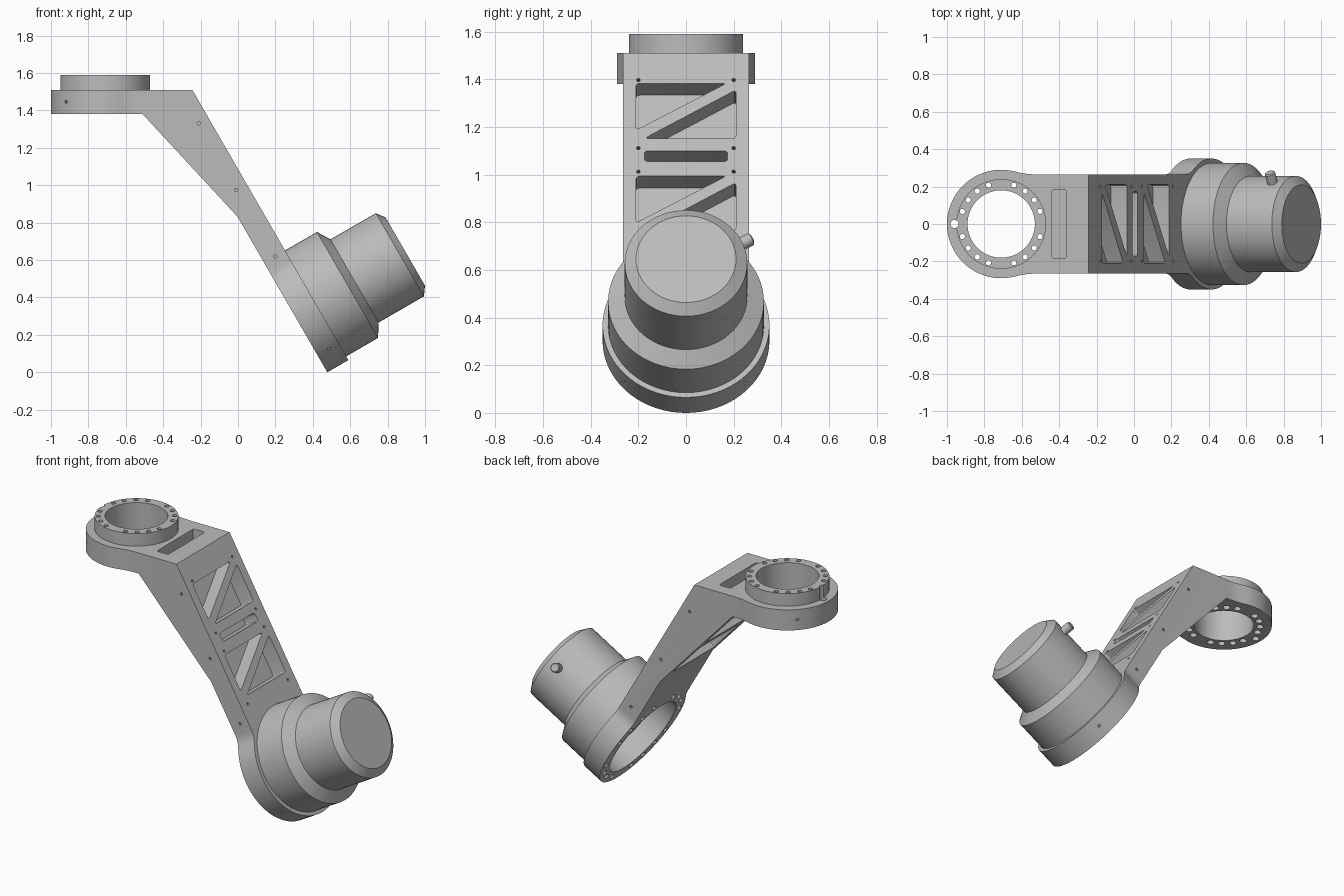
import bpy, bmesh, math
from mathutils import Vector

if "Cube" in bpy.data.objects:
    bpy.data.objects.remove(bpy.data.objects["Cube"])

grey = bpy.data.materials.new("machined grey")
grey.diffuse_color = (0.5, 0.5, 0.5, 1)
grey.use_nodes = True
grey.node_tree.nodes["Principled BSDF"].inputs["Base Color"].default_value = grey.diffuse_color

C30, S30 = math.cos(math.pi / 6), 0.5
CX, CZ, TOP, THICK = 0.415, 0.368, 1.51, 0.13
RX = -0.71                                   # upper ring centre
N = Vector((C30, 0, S30))                    # normal of the sloping face
UP = Vector((0, 0, 1))


def slope(y, k, h=0.0):
    """Point on the sloping face: across, up the slope, out along its normal."""
    return Vector((CX - S30 * k + C30 * h, y, CZ + C30 * k + S30 * h))


def prism(bm, pts, vec, skip=(), caps=True):
    """Extrude a 3D polygon along vec, leaving the listed side faces open."""
    a = [bm.verts.new(p) for p in pts]
    b = [bm.verts.new(Vector(p) + vec) for p in pts]
    n = len(a)
    for i in range(n):
        if i not in skip:
            j = (i + 1) % n
            bm.faces.new((a[i], a[j], b[j], b[i]))
    bm.faces.new(a[::-1])
    bm.faces.new(b)


def lathe(bm, profile, origin, axis, segs=64):
    """Closed turned solid from (radius, height) pairs."""
    q = UP.rotation_difference(axis)
    rings = []
    for r, h in profile:
        rings.append([bm.verts.new(Vector(origin) + q @ Vector((
            r * math.cos(2 * math.pi * i / segs), r * math.sin(2 * math.pi * i / segs), h)))
            for i in range(segs)])
    for a, b in zip(rings, rings[1:]):
        for i in range(segs):
            j = (i + 1) % segs
            bm.faces.new((a[i], a[j], b[j], b[i]))
    bm.faces.new(rings[0][::-1])
    bm.faces.new(rings[-1])


def rounded(pts, r=0.018):
    """Round the corners of a 2D polygon."""
    out = []
    for i, p in enumerate(pts):
        p = Vector(p)
        a = p + (Vector(pts[i - 1]) - p).normalized() * r
        b = p + (Vector(pts[(i + 1) % len(pts)]) - p).normalized() * r
        for t in (0, 0.33, 0.67, 1):
            out.append(a * (1 - t) ** 2 + p * 2 * t * (1 - t) + b * t * t)
    return out


def finish(name, bm):
    bmesh.ops.remove_doubles(bm, verts=bm.verts, dist=1e-5)
    bmesh.ops.recalc_face_normals(bm, faces=bm.faces)
    me = bpy.data.meshes.new(name)
    bm.to_mesh(me)
    bm.free()
    me.materials.append(grey)
    ob = bpy.data.objects.new(name, me)
    bpy.context.collection.objects.link(ob)
    return ob


def smooth(ob):
    ob.data.shade_smooth()
    ob.data.set_sharp_from_angle(angle=math.radians(28))


def cut(ob, cutter):
    m = ob.modifiers.new("cut", 'BOOLEAN')
    m.operation, m.solver, m.object, m.use_self = 'DIFFERENCE', 'EXACT', cutter, True
    bpy.context.view_layer.objects.active = ob
    bpy.ops.object.modifier_apply(modifier=m.name)


# Bent arm: upper plate, web and lower flange welded into one body
W, JX, JK = 0.265, -0.53, 0.27               # half width and the two joints
bm = bmesh.new()
half = [(JX, W), (-0.565, 0.267), (-0.60, 0.272)]
half += [(RX + 0.29 * math.cos(a), 0.29 * math.sin(a))
         for a in [math.radians(75 + 105 * i / 18) for i in range(19)]]
half[-1] = (RX - 0.29, 0)
plan = half + [(x, -y) for x, y in half[-2::-1]]
prism(bm, [(x, y, TOP) for x, y in plan], Vector((0, 0, -THICK)), skip=(len(plan) - 1,))

R = 0.12                                      # fillet between neck and flange
half = []
a1 = math.atan2(W + R, JK)
for i in range(7):
    a = -math.pi / 2 + (a1 - math.pi / 2) * i / 6
    half.append((JK + R * math.cos(a), W + R + R * math.sin(a)))
# exact fillet centre lies at distance 0.35 + R from the flange centre
half[0] = (JK, W)
half += [(0.35 * math.cos(a), 0.35 * math.sin(a))
         for a in [a1 + (math.pi - a1) * i / 24 for i in range(1, 25)]]
half[-1] = (-0.35, 0)
plan = half + [(k, -y) for k, y in half[-2::-1]]
prism(bm, [slope(y, k) for k, y in plan], -N * THICK, skip=(len(plan) - 1,))

elbow = slope(0, (TOP - CZ) / C30)
t, b, knee = slope(0, JK), slope(0, JK, -THICK), slope(0, 0.61, -THICK)
side = [(JX, TOP), (elbow.x, TOP), (t.x, t.z), (b.x, b.z), (knee.x, knee.z),
        (-0.51, TOP - THICK), (JX, TOP - THICK)]
prism(bm, [(x, -W, z) for x, z in side], Vector((0, 2 * W, 0)), skip=(2, 6))
arm = finish("bent_arm", bm)

# Raised ring on the upper plate
bm = bmesh.new()
lathe(bm, [(0.24, 0), (0.24, 0.08)], (RX, 0, TOP), UP)
ring = finish("mounting_ring", bm)

# Bores, bolt holes and notch shared by the plate and the ring
bm = bmesh.new()
lathe(bm, [(0.18, 1.3), (0.18, 1.7)], (RX, 0, 0), UP)
lathe(bm, [(0.022, 1.3), (0.022, 1.7)], (-0.96, 0, 0), UP, 16)
angles = [math.radians(18 * i) for i in range(20) if i % 5]
for a in angles:
    p = (RX + 0.218 * math.cos(a), 0.218 * math.sin(a), 0)
    lathe(bm, [(0.022, 1.3), (0.022, 1.46), (0.014, 1.46), (0.014, 1.7)], p, UP, 12)
ring_cutter = finish("ring_cutter", bm)

# Lower bore, truss pockets, slots and pin holes in the arm
bm = bmesh.new()
lathe(bm, [(0.27, -0.3), (0.27, 0.1)], slope(0, 0), N)
for a in angles:
    lathe(bm, [(0.018, -0.2), (0.018, -0.05)],
          slope(0.31 * math.sin(a), 0.31 * math.cos(a)), N, 12)
pockets = [[(-0.175, 0.793), (0.175, 0.793), (0.175, 0.845), (-0.175, 0.845)]]
for s in (0, -0.449):
    pockets.append([(-0.21, 0.945 + s), (0.17, 1.172 + s), (-0.21, 1.172 + s)])
    pockets.append([(-0.175, 0.905 + s), (0.21, 0.905 + s), (0.21, 1.14 + s)])
for poly in pockets:
    prism(bm, [slope(y, k, 0.05) for y, k in rounded(poly)], -N * 0.15)
for k in (1.188, 0.858, 0.744, 0.41):
    for y in (-0.2, 0.2):
        lathe(bm, [(0.008, -0.03), (0.008, 0.03)], slope(y, k), N, 10)
slot = rounded([(-0.44, -0.185), (-0.36, -0.185), (-0.36, 0.185), (-0.44, 0.185)])
prism(bm, [(x, y, TOP + 0.05) for x, y in slot], Vector((0, 0, -0.15)))
for x, z in ((-0.21, 1.33), (-0.01, 0.975), (0.20, 0.62)):
    for s in (-1, 1):
        lathe(bm, [(0.009, -0.02), (0.009, 0.02)], (x, s * W, z), Vector((0, 1, 0)), 10)
for s in (-1, 1):                             # pin holes in the rounded ends
    lathe(bm, [(0.009, -0.05), (0.009, 0.03)], (-0.92, s * 0.20, 1.445),
          Vector((-0.72, s * 0.69, 0)), 10)
    lathe(bm, [(0.009, -0.03), (0.009, 0.03)], slope(s * 0.25, -0.245, -0.06),
          (slope(s, -1) - slope(0, 0)).normalized(), 10)
# shallow recesses under the web
u0, u1 = Vector((knee.x, 0, knee.z)), Vector((-0.51, 0, TOP - THICK))
inward = Vector((u0.z - u1.z, 0, u1.x - u0.x)).normalized() * -1
for f0, f1 in ((0.1, 0.46), (0.54, 0.9)):
    poly = rounded([(-0.2, f0), (0.2, f0), (0.2, f1), (-0.2, f1)])
    prism(bm, [u0.lerp(u1, f) + Vector((0, y, 0)) - inward * 0.05 for y, f in poly],
          inward * 0.09)
arm_cutter = finish("arm_cutter", bm)

cut(arm, ring_cutter)
cut(arm, arm_cutter)
cut(ring, ring_cutter)
for c in (ring_cutter, arm_cutter):
    bpy.data.objects.remove(c)

# Motor housing with stepped, chamfered body
bm = bmesh.new()
lathe(bm, [(0.327, 0), (0.327, 0.197), (0.257, 0.24), (0.257, 0.52), (0.21, 0.554)],
      slope(0, 0), N)
motor = finish("motor_housing", bm)

# Cable stub on the side of the motor
bm = bmesh.new()
d = (slope(C30, 0.5) - slope(0, 0)).normalized()
lathe(bm, [(0.028, 0.2), (0.028, 0.312), (0.022, 0.318)], slope(0, 0, 0.45), d, 20)
stub = finish("cable_stub", bm)

for ob in (arm, ring, motor, stub):
    smooth(ob)
